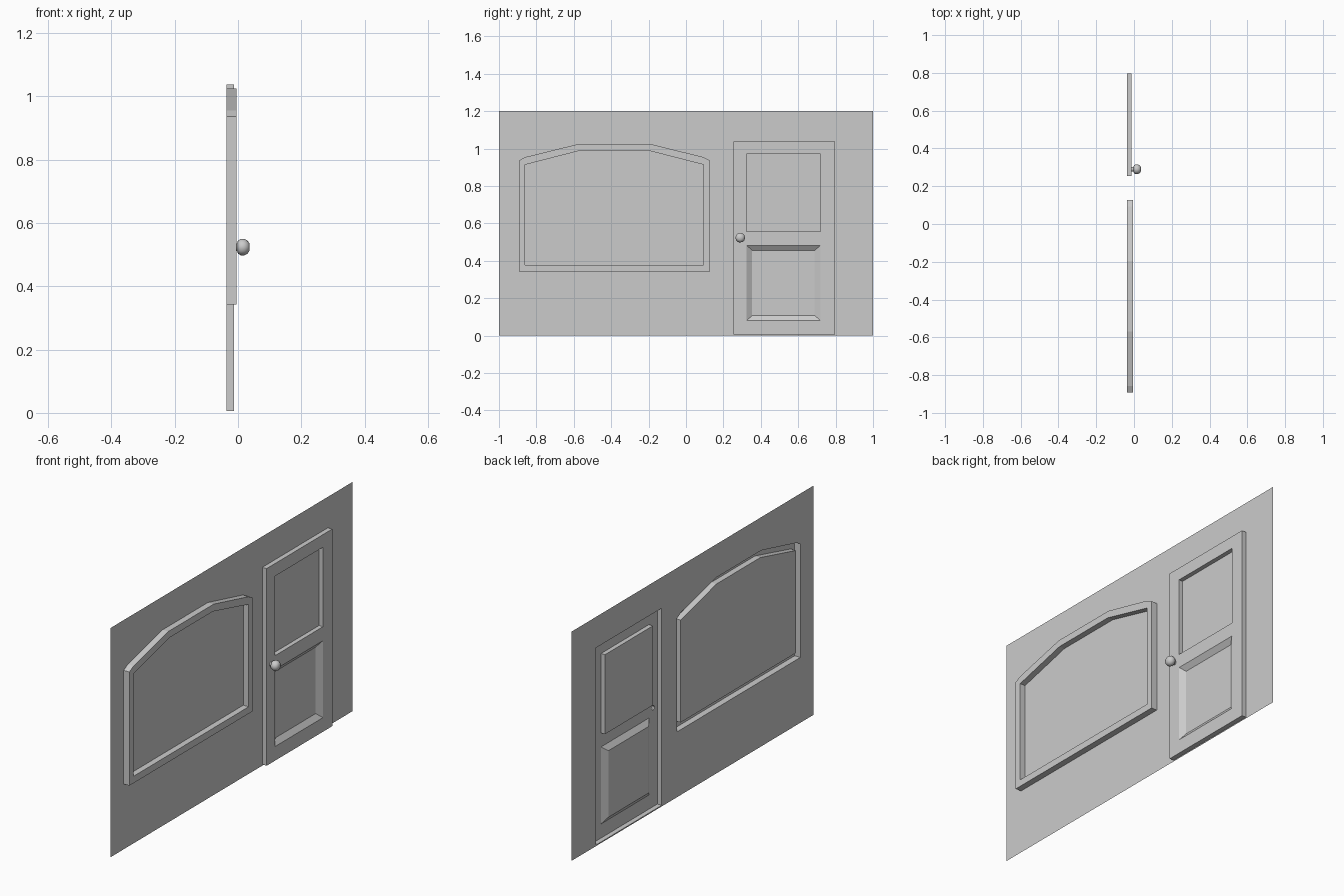
import bpy, bmesh, math

if "Cube" in bpy.data.objects:
    bpy.data.objects.remove(bpy.data.objects["Cube"])

BACK = -0.037          # wall plane
WIN_X, DOOR_X = -0.004, -0.012


def rect(y0, y1, z0, z1):
    return [(y0, z0), (y1, z0), (y1, z1), (y0, z1)]


def add_loop(bm, pts, x):
    return [bm.verts.new((x, y, z)) for y, z in pts]


def edges_of(bm, loop):
    out = []
    for a, b in zip(loop, loop[1:] + loop[:1]):
        out.append(bm.edges.get((a, b)) or bm.edges.new((a, b)))
    return out


def fill(bm, *loops):
    """Flat face between an outline and its holes."""
    es = [e for lp in loops for e in edges_of(bm, lp)]
    bmesh.ops.triangle_fill(bm, edges=es, use_beauty=True, use_dissolve=False,
                            normal=(1, 0, 0))


def bridge(bm, a, b):
    n = len(a)
    for i in range(n):
        j = (i + 1) % n
        bm.faces.new((a[i], a[j], b[j], b[i]))


def finish(bm, name):
    bmesh.ops.recalc_face_normals(bm, faces=bm.faces[:])
    if sum(f.normal.x * f.calc_area() for f in bm.faces) < 0:
        bmesh.ops.reverse_faces(bm, faces=bm.faces[:])
    me = bpy.data.meshes.new(name)
    bm.to_mesh(me)
    bm.free()
    ob = bpy.data.objects.new(name, me)
    bpy.context.collection.objects.link(ob)
    return ob


# Outlines in (y, z); the window is symmetric about its centre line
WC = -0.383


def arched(half):
    return [(WC + y, z) for y, z in half] + [(WC - y, z) for y, z in reversed(half)]


win_out = arched([(0.51, 0.342), (0.51, 0.937), (0.475, 0.955), (0.187, 1.026)])
win_in = arched([(0.477, 0.378), (0.477, 0.914), (0.181, 0.990)])
door_out = rect(0.254, 0.797, 0.006, 1.038)
pane = rect(0.324, 0.720, 0.556, 0.972)
panel_out = rect(0.324, 0.720, 0.080, 0.483)
panel_in = rect(0.354, 0.688, 0.108, 0.456)
KY, KZ, SEG = 0.290, 0.524, 12


def ring(r):
    return [(KY + r * math.cos(2 * math.pi * i / SEG),
             KZ + r * math.sin(2 * math.pi * i / SEG)) for i in range(SEG)]


# Wall sheet with openings for window and door
bm = bmesh.new()
fill(bm, add_loop(bm, rect(-1, 1, 0, 1.2), BACK),
     add_loop(bm, win_out, BACK), add_loop(bm, door_out, BACK))
finish(bm, "wall")

# Window: raised hollow frame with pane set back
bm = bmesh.new()
o0, o1 = add_loop(bm, win_out, BACK), add_loop(bm, win_out, WIN_X)
i1, i0 = add_loop(bm, win_in, WIN_X), add_loop(bm, win_in, BACK + 0.002)
bridge(bm, o0, o1)
fill(bm, o1, i1)
bridge(bm, i1, i0)
fill(bm, i0)
finish(bm, "window")

# Door: raised slab, set-back pane, bevelled lower panel, hole for the knob stem
bm = bmesh.new()
d0, d1 = add_loop(bm, door_out, BACK), add_loop(bm, door_out, DOOR_X)
p1, p0 = add_loop(bm, pane, DOOR_X), add_loop(bm, pane, BACK + 0.002)
b1, b0 = add_loop(bm, panel_out, DOOR_X), add_loop(bm, panel_in, -0.032)
hole = add_loop(bm, ring(0.012), DOOR_X)
bridge(bm, d0, d1)
fill(bm, d1, p1, b1, hole)
for a, b in ((p1, p0), (b1, b0)):
    bridge(bm, a, b)
    fill(bm, b)
finish(bm, "door")

# Knob: hollow turned profile (radius, x)
bm = bmesh.new()
profile = [(0.012, DOOR_X), (0.012, -0.003), (0.021, 0.000), (0.026, 0.009),
           (0.026, 0.020), (0.021, 0.030), (0.012, 0.036)]
loops = [add_loop(bm, ring(r), x) for r, x in profile]
for a, b in zip(loops, loops[1:]):
    bridge(bm, a, b)
tip = bm.verts.new((0.037, KY, KZ))
for a, b in zip(loops[-1], loops[-1][1:] + loops[-1][:1]):
    bm.faces.new((a, b, tip))
knob = finish(bm, "door_knob")
bpy.context.view_layer.objects.active = knob
knob.select_set(True)
bpy.ops.object.shade_smooth_by_angle(angle=math.radians(50))
